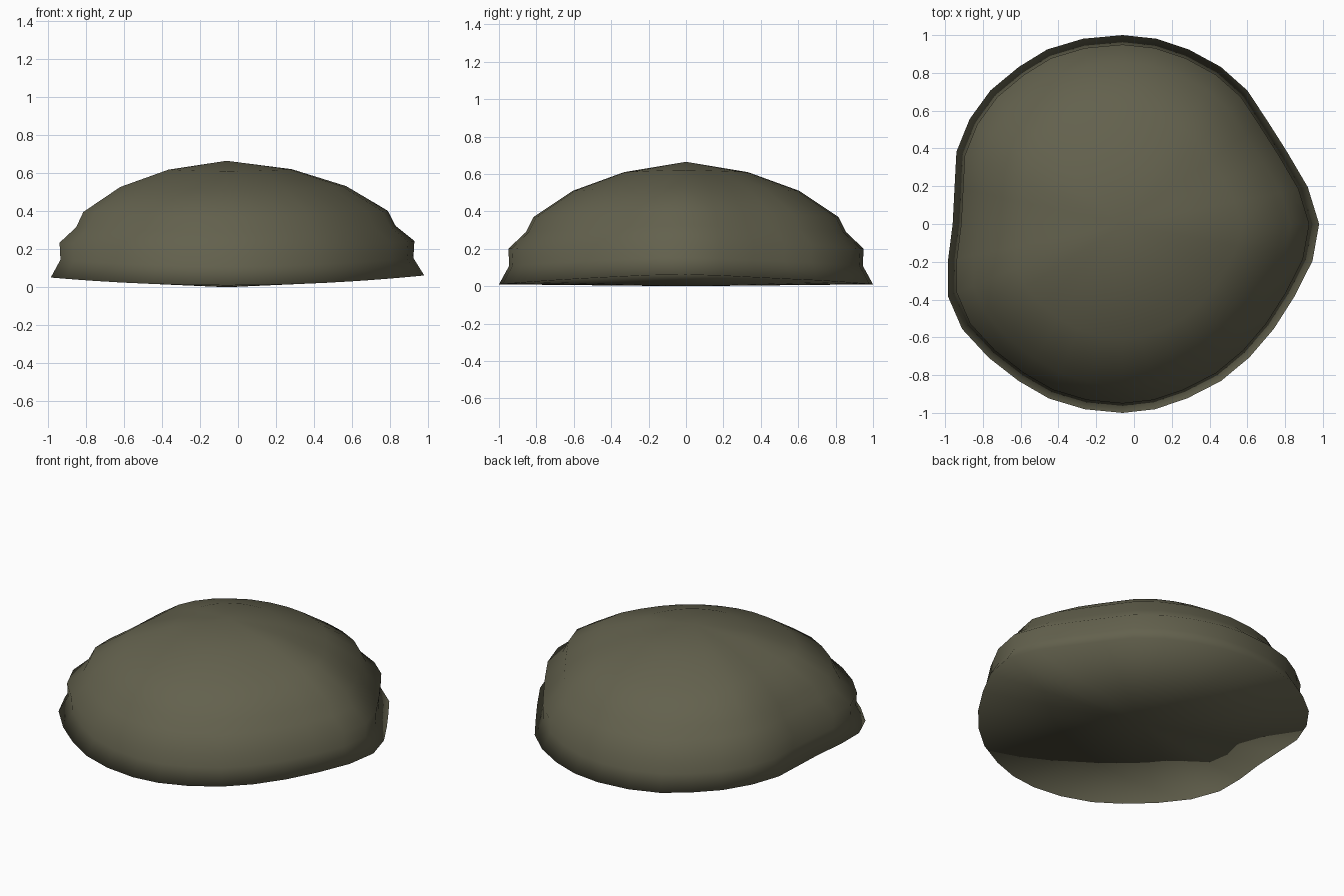
import bpy, bmesh, math

if "Cube" in bpy.data.objects:
    bpy.data.objects.remove(bpy.data.objects["Cube"])

CX = -0.06      # dome axis sits slightly left of centre
N = 32

# x of the rim, right side and left side, from y = -1 to y = +1
RIGHT_X = [CX, 0.11, 0.28, 0.46, 0.61, 0.74, 0.85, 0.945, 0.98,
           0.92, 0.81, 0.70, 0.60, 0.46, 0.29, 0.12, CX]
LEFT_X = [CX, -0.26, -0.45, -0.61, -0.77, -0.91, -0.985, -0.985, -0.96,
          -0.95, -0.94, -0.87, -0.76, -0.61, -0.46, -0.27, CX]


def rim_point(i):
    """Irregular rim outline, relative to the dome axis."""
    a = -math.pi / 2 + i * 2 * math.pi / N
    x = RIGHT_X[i] if i <= 16 else LEFT_X[N - i]
    return x - CX, math.sin(a)


# stepped profile: scale of rim, height, extra height towards +x and -x
PROFILE = [
    (0.33, 0.61, 0.01),
    (0.605, 0.51, 0.02),
    (0.815, 0.37, 0.03),
    (0.855, 0.29, 0.03),
    (0.95, 0.20, 0.04),
    (0.945, 0.11, 0.04),
    (1.0, 0.01, 0.048),   # flared rim
]

bm = bmesh.new()
rings = []
for s, z, lift in PROFILE:
    ring = []
    for i in range(N):
        x, y = rim_point(i)
        ring.append(bm.verts.new((CX + s * x, s * y, z + lift * x * x)))
    rings.append(ring)

# walls between neighbouring rings
for upper, lower in zip(rings, rings[1:]):
    for i in range(N):
        j = (i + 1) % N
        bm.faces.new((upper[i], lower[i], lower[j], upper[j]))

# crown fan and closed underside fan
crown = bm.verts.new((CX, 0, 0.665))
belly = bm.verts.new((CX, 0, 0.0))
for i in range(N):
    j = (i + 1) % N
    bm.faces.new((crown, rings[0][i], rings[0][j]))
    bm.faces.new((belly, rings[-1][j], rings[-1][i]))
bmesh.ops.recalc_face_normals(bm, faces=bm.faces)

mesh = bpy.data.meshes.new("domed_shell")
bm.to_mesh(mesh)
bm.free()
shell = bpy.data.objects.new("domed_shell", mesh)
bpy.context.collection.objects.link(shell)

# olive brown surface
mat = bpy.data.materials.new("olive_brown")
mat.diffuse_color = (0.125, 0.12, 0.075, 1)
mat.use_nodes = True
mat.node_tree.nodes["Principled BSDF"].inputs["Base Color"].default_value = mat.diffuse_color
mesh.materials.append(mat)

# fully smooth, rounded over the rim as well
for face in mesh.polygons:
    face.use_smooth = True
